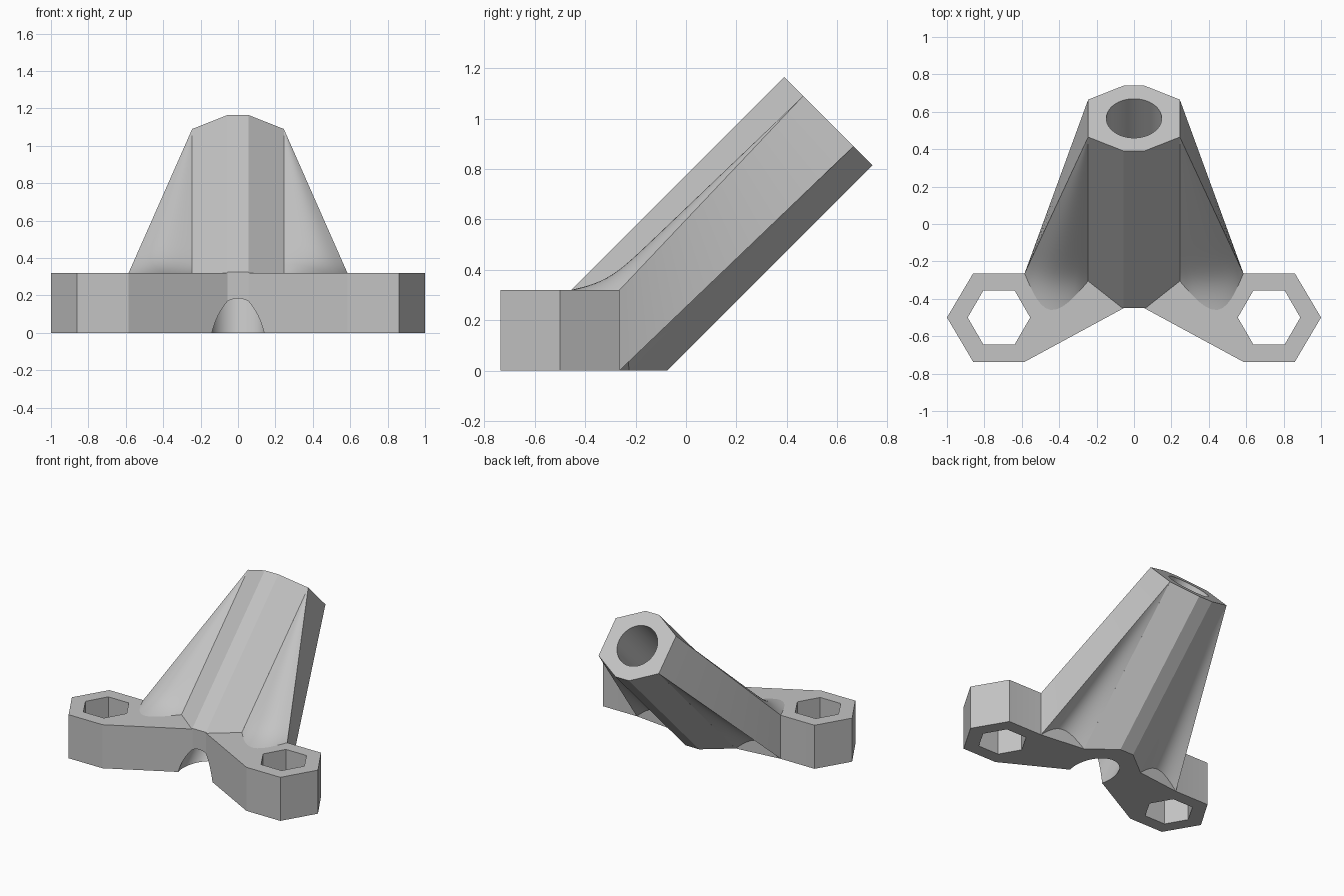
import bpy, bmesh, math
from mathutils import Vector, Matrix

if "Cube" in bpy.data.objects:
    bpy.data.objects.remove(bpy.data.objects["Cube"], do_unlink=True)

grey = bpy.data.materials.new("plain grey")
grey.use_nodes = True
grey.diffuse_color = (0.55, 0.55, 0.55, 1)
grey.node_tree.nodes["Principled BSDF"].inputs["Base Color"].default_value = (0.55, 0.55, 0.55, 1)


def finish(bm, name):
    bmesh.ops.remove_doubles(bm, verts=bm.verts, dist=1e-5)
    bmesh.ops.recalc_face_normals(bm, faces=bm.faces)
    mesh = bpy.data.meshes.new(name)
    bm.to_mesh(mesh)
    bm.free()
    mesh.materials.append(grey)
    ob = bpy.data.objects.new(name, mesh)
    bpy.context.collection.objects.link(ob)
    return ob


def loft(bm, rings):
    """Skin a list of closed rings and cap both ends."""
    loops = [[bm.verts.new(p) for p in ring] for ring in rings]
    for a, b in zip(loops, loops[1:]):
        for i in range(len(a)):
            j = (i + 1) % len(a)
            bm.faces.new((a[i], a[j], b[j], b[i]))
    bm.faces.new(loops[0])
    bm.faces.new(loops[-1])


def prism(name, outline, z0, z1):
    bm = bmesh.new()
    loft(bm, [[(x, y, z) for x, y in outline] for z in (z0, z1)])
    return finish(bm, name)


def activate(ob):
    bpy.ops.object.select_all(action='DESELECT')
    ob.select_set(True)
    bpy.context.view_layer.objects.active = ob


def cut(ob, cutter):
    mod = ob.modifiers.new("cut", 'BOOLEAN')
    mod.operation, mod.solver, mod.object = 'DIFFERENCE', 'EXACT', cutter
    activate(ob)
    bpy.ops.object.modifier_apply(modifier=mod.name)


# Base plate with two hexagonal ends
half = [(.055, -.45), (.585, -.737), (.86, -.737), (1, -.5),
        (.86, -.264), (.585, -.264), (.245, -.225)]
base = prism("base_arms", half + [(-x, y) for x, y in reversed(half)], 0, .32)

# Slanted octagonal tube, trimmed at the floor and at the front
HW, HV, FLAT, SIDE = .245, .2475, .055, .1415
AXIS = Vector((0, 1, 1)).normalized()
UP = Vector((0, -1, 1)).normalized()
TOP = Vector((0, .565, .99))
quarter = [(FLAT, HV), (HW, SIDE), (HW, -SIDE), (FLAT, -HV)]
octagon = quarter + [(-x, v) for x, v in reversed(quarter)]
bm = bmesh.new()
loft(bm, [[TOP - AXIS * d + UP * v + Vector((x, 0, 0)) for x, v in octagon] for d in (0, 2.2)])
for co, no in (((0, 0, 0), (0, 0, -1)), ((0, -.45, 0), (0, -1, 0))):
    res = bmesh.ops.bisect_plane(bm, geom=bm.verts[:] + bm.edges[:] + bm.faces[:],
                                 plane_co=co, plane_no=no, clear_outer=True)
    rim = [g for g in res["geom_cut"] if isinstance(g, bmesh.types.BMEdge)]
    bmesh.ops.edgeloop_fill(bm, edges=rim)
tube = finish(bm, "slanted_tube")

# Round bore through tube and base
bm = bmesh.new()
bmesh.ops.create_cone(bm, cap_ends=True, segments=64, radius1=.148, radius2=.148, depth=4,
                      matrix=Matrix.Translation(TOP) @ AXIS.to_track_quat('Z', 'Y').to_matrix().to_4x4())
bore = finish(bm, "bore_cutter")
cut(base, bore)
cut(tube, bore)
cutters = [bore]

# Hexagonal sockets
for s in (-1, 1):
    hexagon = [(s * .722 + .167 * math.cos(k * math.pi / 3),
                -.5 + .167 * math.sin(k * math.pi / 3)) for k in range(6)]
    socket = prism("socket_cutter", hexagon, -.2, .6)
    cut(base, socket)
    cutters.append(socket)
for c in cutters:
    bpy.data.objects.remove(c, do_unlink=True)


# Flowing gussets from the hexagonal ends up to the tube mouth
def gusset(name, s, rows=28, cols=12):
    tip_top, tip_low = Vector((HW, .465, 1.09)), Vector((HW, .665, .89))
    in_top, out_top = Vector((HW, -.305, .32)), Vector((.585, -.264, .32))
    in_low, out_low = Vector((HW, -.225, 0)), Vector((.585, -.264, 0))
    rings = []
    for r in range(rows + 1):
        t = (r / rows) ** 2
        swell = .12 * math.exp(-25 * t) + .055 * (1 - t)
        hollow = .095 * (1 - t) ** 2
        a, b = in_top.lerp(tip_top, t), out_top.lerp(tip_top, t)
        c, d = out_low.lerp(tip_low, t), in_low.lerp(tip_low, t)
        us = [k / cols for k in range(cols + 1)]
        ring = [a.lerp(b, u) + Vector((.03 * (1 - t), -swell, 0)) * math.sin(math.pi * u) for u in us]
        ring += [c.lerp(d, u) + Vector((0, 0, hollow)) * math.sin(math.pi * u) for u in us]
        rings.append([(s * p.x, p.y, p.z) for p in ring])
    bm = bmesh.new()
    loft(bm, rings)
    bmesh.ops.dissolve_degenerate(bm, edges=bm.edges, dist=1e-5)
    return finish(bm, name)


parts = [base, tube, gusset("left_gusset", 1), gusset("right_gusset", -1)]
for ob in parts:
    activate(ob)
    bpy.ops.object.shade_smooth_by_angle(angle=math.radians(22))
